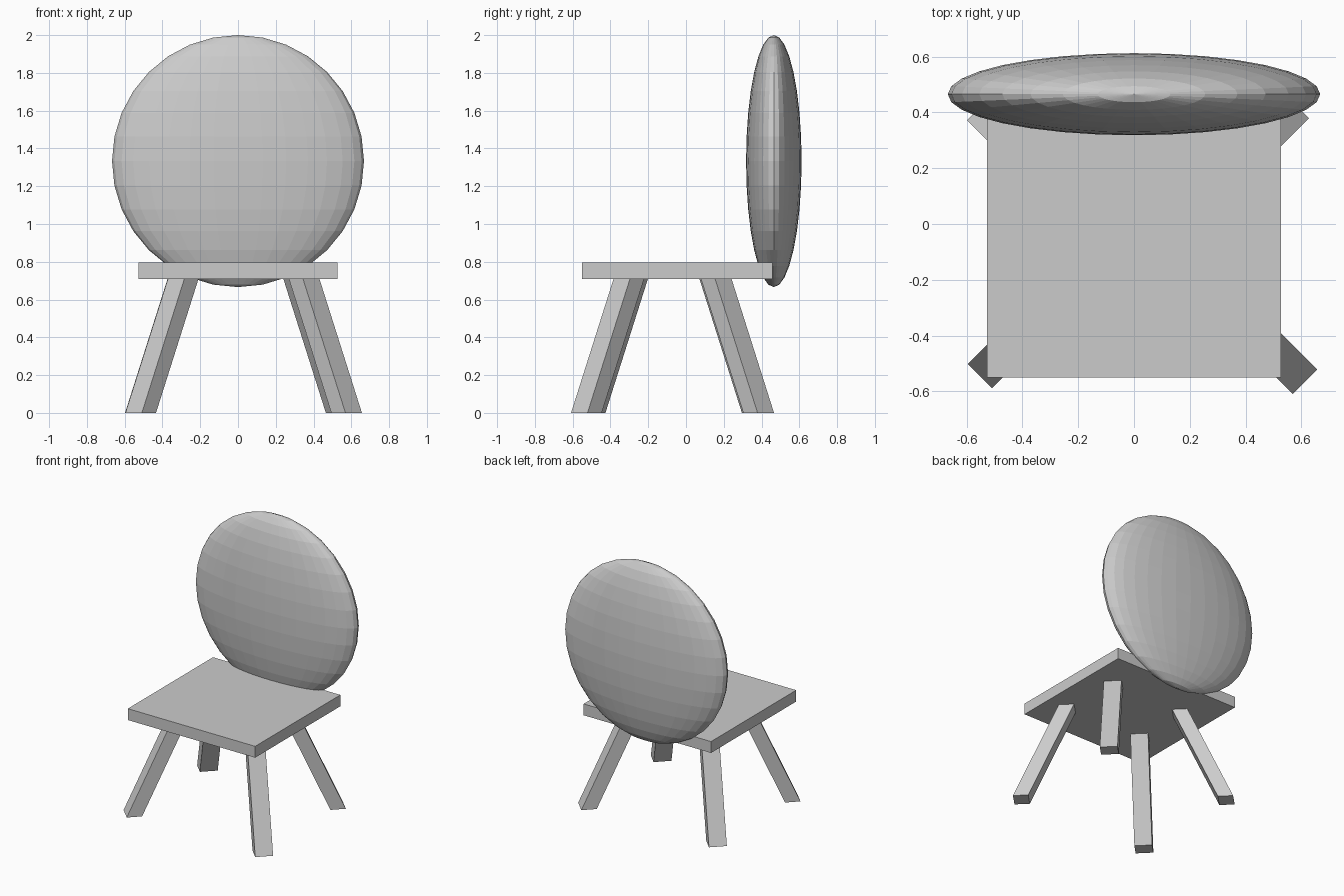
import bpy, bmesh
from mathutils import Vector

if "Cube" in bpy.data.objects:
    bpy.data.objects.remove(bpy.data.objects["Cube"])

SEAT_BOTTOM, SEAT_TOP = 0.71, 0.795
SPLAY = 0.225  # inward shift of each leg in x and y, floor to seat


def add_object(name, bm):
    bmesh.ops.recalc_face_normals(bm, faces=bm.faces)
    mesh = bpy.data.meshes.new(name)
    bm.to_mesh(mesh)
    bm.free()
    obj = bpy.data.objects.new(name, mesh)
    bpy.context.collection.objects.link(obj)
    return obj


def add_leg(name, x, y):
    """Square bar turned to the diagonal, with its ends cut level."""
    sx, sy = (1 if x > 0 else -1), (1 if y > 0 else -1)
    out = Vector((sx, sy, 0)) * 0.0375
    side = Vector((-sy, sx, 0)) * 0.0435
    foot = Vector((x, y, 0))
    rise = Vector((-sx * SPLAY, -sy * SPLAY, SEAT_BOTTOM))
    bm = bmesh.new()
    base = bm.faces.new([bm.verts.new(foot + a * out + b * side)
                         for a, b in ((1, 1), (-1, 1), (-1, -1), (1, -1))])
    top = bmesh.ops.extrude_face_region(bm, geom=[base], use_keep_orig=True)
    verts = [g for g in top["geom"] if isinstance(g, bmesh.types.BMVert)]
    bmesh.ops.translate(bm, verts=verts, vec=rise)
    add_object(name, bm)


# Seat slab
bm = bmesh.new()
bmesh.ops.create_cube(bm, size=1)
bmesh.ops.scale(bm, verts=bm.verts, vec=(1.054, 1.007, SEAT_TOP - SEAT_BOTTOM))
bmesh.ops.translate(bm, verts=bm.verts, vec=(0, -0.0465, (SEAT_TOP + SEAT_BOTTOM) / 2))
add_object("seat", bm)

# Flattened, faceted round backrest
bm = bmesh.new()
bmesh.ops.create_uvsphere(bm, u_segments=32, v_segments=16, radius=1)
bmesh.ops.scale(bm, verts=bm.verts, vec=(0.667, 0.147, 0.667))
bmesh.ops.translate(bm, verts=bm.verts, vec=(0, 0.465, 1.333))
add_object("backrest", bm)

# Splayed legs, slightly uneven in placement
for name, x, y in (("front_right_leg", 0.575, -0.5275),
                   ("front_left_leg", -0.515, -0.5075),
                   ("back_left_leg", -0.517, 0.377),
                   ("back_right_leg", 0.546, 0.385)):
    add_leg(name, x, y)
